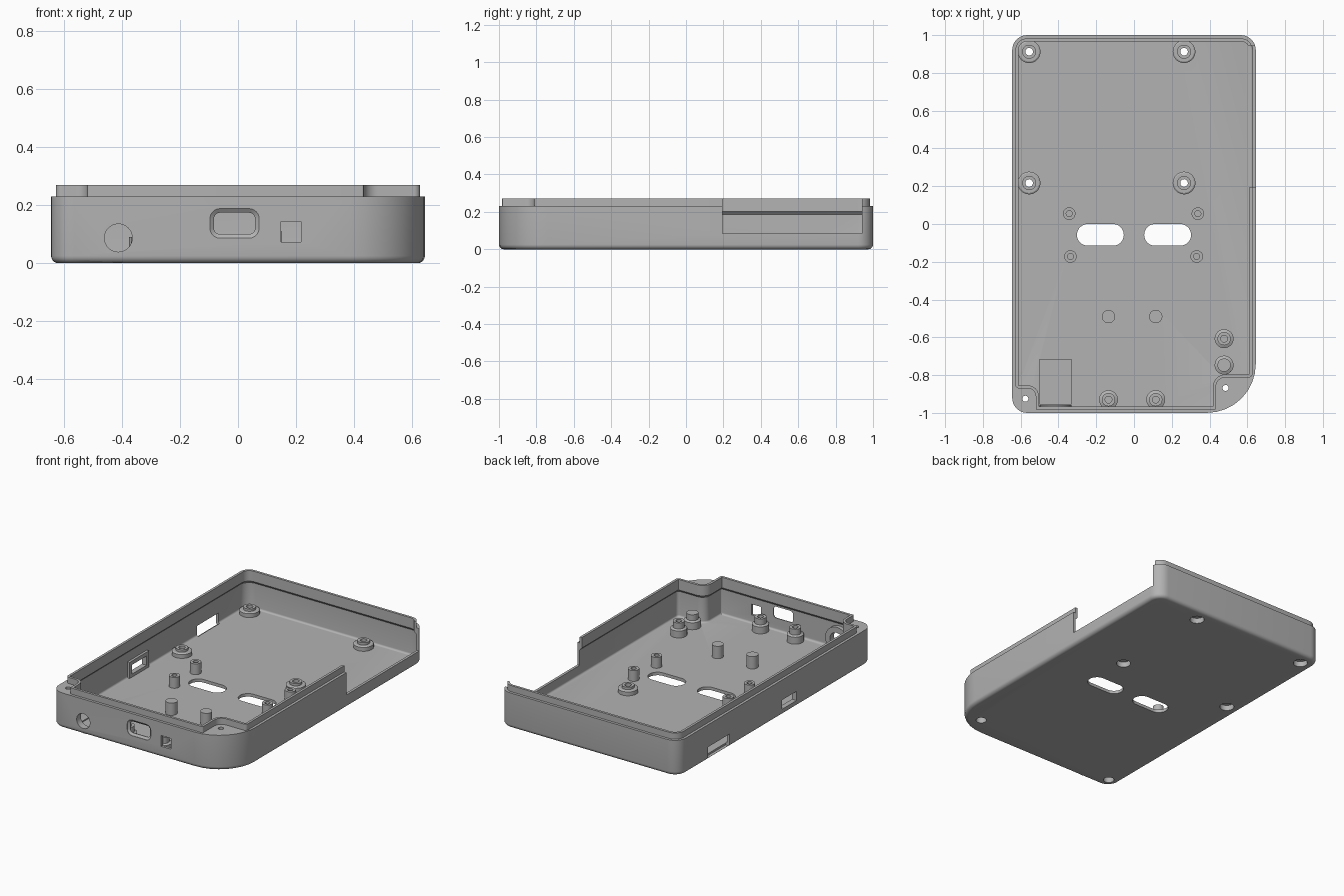
import bpy, bmesh, math
from mathutils import Vector, Matrix

if "Cube" in bpy.data.objects:
    bpy.data.objects.remove(bpy.data.objects["Cube"])

grey = bpy.data.materials.new("plain_grey")
grey.diffuse_color = (0.45, 0.45, 0.45, 1)
grey.use_nodes = True
grey.node_tree.nodes["Principled BSDF"].inputs["Base Color"].default_value = grey.diffuse_color


def profile(corners, d=0.0, n=8):
    """Rounded right-angled outline (x, y, radius), counter-clockwise, inset by d."""
    pts = []
    for i, (x, y, r) in enumerate(corners):
        p = Vector((x, y))
        a = (p - Vector(corners[i - 1][:2])).normalized()
        b = (Vector(corners[(i + 1) % len(corners)][:2]) - p).normalized()
        turn = 1 if a.x * b.y - a.y * b.x > 0 else -1
        r = max(r - turn * d, 0.002)
        p = p + Vector((-a.y, a.x)) * d + Vector((-b.y, b.x)) * d
        c = p - a * r + b * r
        for k in range(n + 1):
            t = math.pi / 2 * k / n
            pts.append(c - b * r * math.cos(t) + a * r * math.sin(t))
    return pts


def rect(x0, x1, y0, y1, r):
    return [(x0, y0, r), (x1, y0, r), (x1, y1, r), (x0, y1, r)]


def circle(x, y, r, n=40):
    return [Vector((x + r * math.cos(2 * math.pi * k / n),
                    y + r * math.sin(2 * math.pi * k / n))) for k in range(n)]


def loft(bm, rings, m=Matrix()):
    """Solid through stacked outlines [(points, height), ...]."""
    loops = [[bm.verts.new(m @ Vector((p.x, p.y, z))) for p in pts] for pts, z in rings]
    n = len(loops[0])
    faces = [bm.faces.new(loops[0][::-1]), bm.faces.new(loops[-1])]
    for lo, hi in zip(loops, loops[1:]):
        for i in range(n):
            j = (i + 1) % n
            faces.append(bm.faces.new((lo[i], lo[j], hi[j], hi[i])))
    bmesh.ops.recalc_face_normals(bm, faces=faces)


def box(bm, x0, x1, y0, y1, z0, z1):
    r = bmesh.ops.create_cube(bm, size=1)
    for v in r["verts"]:
        v.co = ((x0, x1)[v.co.x > 0], (y0, y1)[v.co.y > 0], (z0, z1)[v.co.z > 0])


def turned(bm, x, y, steps):
    """Stepped round post or hole: [(radius, height), ...]."""
    loft(bm, [(circle(x, y, r), z) for r, z in steps])


def make(name, bm):
    me = bpy.data.meshes.new(name)
    bm.to_mesh(me)
    bm.free()
    ob = bpy.data.objects.new(name, me)
    me.materials.append(grey)
    bpy.context.collection.objects.link(ob)
    return ob


def combine(ob, other, op):
    mod = ob.modifiers.new(op, 'BOOLEAN')
    mod.object, mod.operation, mod.solver = other, op, 'EXACT'
    bpy.context.view_layer.objects.active = ob
    bpy.ops.object.modifier_apply(modifier=mod.name)
    bpy.data.objects.remove(other)


def rounded_bottom(corners, r, z0):
    return [(profile(corners, r * (1 - math.sin(t))), z0 + r * (1 - math.cos(t)))
            for t in (math.pi / 2 * k / 5 for k in range(6))]


OUTER = [(-.645, -1, .08), (.645, -1, .26), (.645, 1, .08), (-.645, 1, .08)]
INNER = [(-.52, -.983, .006), (.434, -.983, .006), (.434, -.812, .05), (.628, -.812, .02),
         (.628, .983, .063), (-.628, .983, .063), (-.628, -.871, .02), (-.52, -.871, .04)]

# tray with rounded bottom edge
bm = bmesh.new()
loft(bm, rounded_bottom(OUTER, .025, 0) + [(profile(OUTER), .23)])
case = make("case_bottom", bm)

# raised lip around the rim
bm = bmesh.new()
loft(bm, [(profile(INNER), .1), (profile(INNER), .27)])
combine(case, make("lip", bm), 'UNION')

# cavity, narrowing under the lip
bm = bmesh.new()
loft(bm, rounded_bottom(INNER, .012, .02) +
     [(profile(INNER), .185), (profile(INNER, .016), .202), (profile(INNER, .016), .4)])
combine(case, make("cavity", bm), 'DIFFERENCE')

# posts, collar and frame inside
FRONT = Matrix.Rotation(math.pi / 2, 4, 'X')      # (x, y, z) -> (x, -z, y)
MOUNTS = [(x, y) for x in (-.555, .265) for y in (.912, .217)]
SMALL = [(-.343, .055), (.338, .055), (-.337, -.172), (.332, -.172)]
PINS = [(-.135, -.49), (.115, -.49)]
STEPPED = [(.477, -.607), (.477, -.747), (-.135, -.93), (.115, -.93)]
bm = bmesh.new()
for x, y in MOUNTS:
    turned(bm, x, y, [(.06, .01), (.06, .045), (.052, .05), (.037, .05), (.037, .065)])
for x, y in SMALL:
    turned(bm, x, y, [(.033, .01), (.033, .09)])
for x, y in PINS:
    turned(bm, x, y, [(.035, .01), (.035, .1)])
for x, y in STEPPED:
    turned(bm, x, y, [(.05, .01), (.05, .065), (.035, .072), (.035, .11)])
loft(bm, [(circle(-.415, .087, .084), .957), (circle(-.415, .087, .084), .99)], FRONT)
box(bm, -.635, -.612, -.24, -.04, .012, .125)
combine(case, make("posts", bm), 'UNION')

# holes, slots and wall openings
bm = bmesh.new()
for x, y in MOUNTS:
    turned(bm, x, y, [(.043, -.05), (.043, .035), (.02, .035), (.02, .2)])
for x, y in [(-.575, -.925), (.485, -.868)]:
    turned(bm, x, y, [(.032, -.05), (.032, .08), (.016, .08), (.016, .3)])
for x, y in SMALL:
    turned(bm, x, y, [(.016, .035), (.016, .2)])
for x, y in STEPPED:
    if y != -.747:
        turned(bm, x, y, [(.018, .045), (.018, .2)])
for x0, x1 in [(-.302, -.054), (.054, .302)]:
    slot = profile(rect(x0, x1, -.115, 0, .0574))
    loft(bm, [(slot, -.05), (slot, .1)])
loft(bm, [(circle(-.413, .087, .048), .94), (circle(-.413, .087, .048), 1.05)], FRONT)
port = rect(-.097, .073, .086, .188, .035)
loft(bm, [(profile(port, .014), .96), (profile(port, .014), .988),
          (profile(port), .998), (profile(port), 1.05)], FRONT)
box(bm, .148, .218, -1.05, -.96, .073, .143)
box(bm, -.5, -.33, -.952, -.718, .012, .03)
box(bm, -.7, -.6, -.215, -.065, .04, .1)
box(bm, -.7, -.618, .475, .695, .008, .085)
box(bm, .58, .7, .195, .942, .085, .4)
combine(case, make("openings", bm), 'DIFFERENCE')

bpy.ops.object.select_all(action='DESELECT')
case.select_set(True)
bpy.context.view_layer.objects.active = case
bpy.ops.object.shade_smooth_by_angle(angle=math.radians(30))
